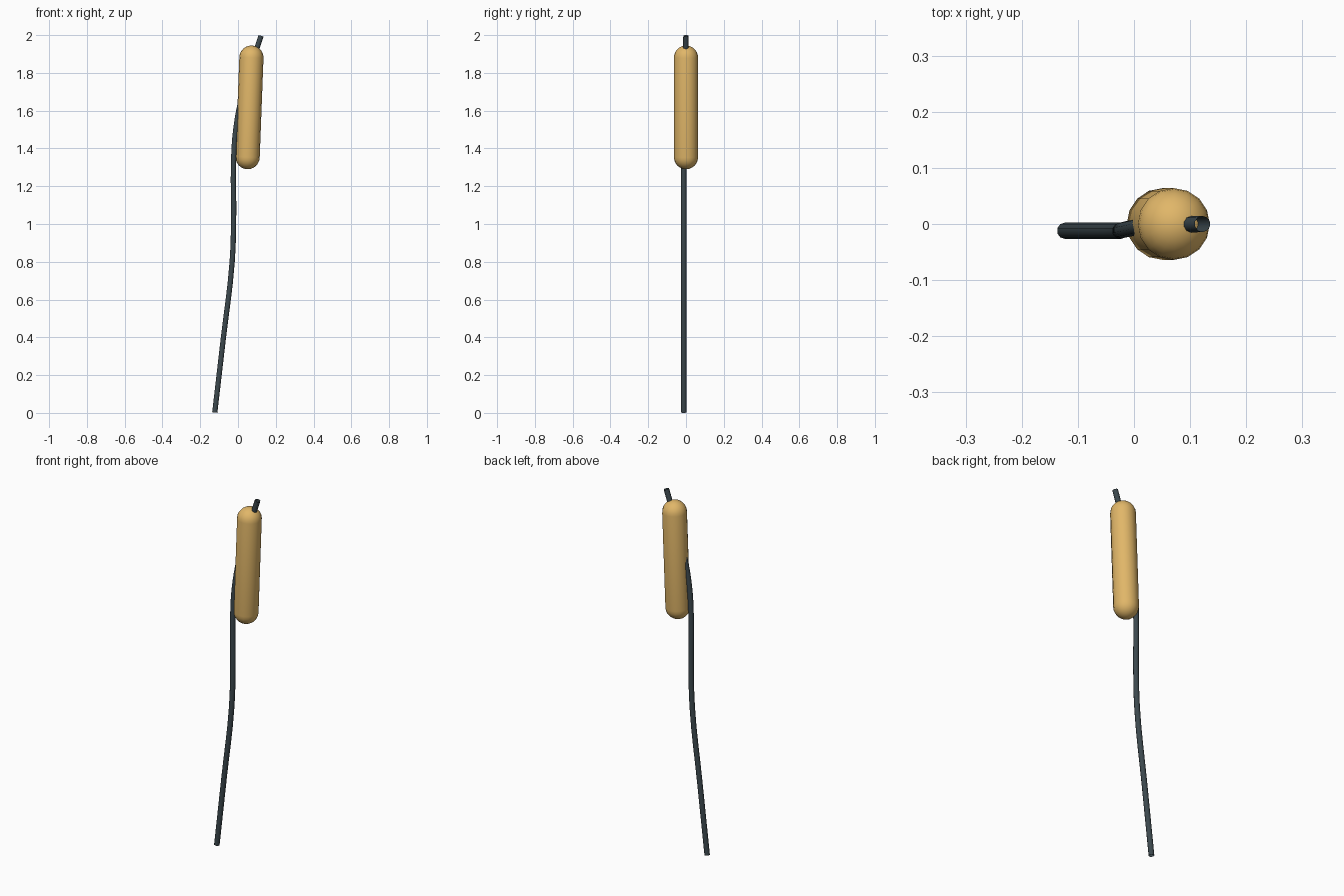
import bpy, bmesh, math
from mathutils import Vector, Matrix

if "Cube" in bpy.data.objects:
    bpy.data.objects.remove(bpy.data.objects["Cube"])


def material(name, color):
    m = bpy.data.materials.new(name)
    m.diffuse_color = color
    m.use_nodes = True
    m.node_tree.nodes["Principled BSDF"].inputs["Base Color"].default_value = m.diffuse_color
    return m


def finish(obj, mat, angle):
    obj.data.materials.append(mat)
    bpy.ops.object.select_all(action='DESELECT')
    obj.select_set(True)
    bpy.context.view_layer.objects.active = obj
    if obj.type == 'CURVE':
        bpy.ops.object.convert(target='MESH')
    bpy.ops.object.shade_smooth_by_angle(angle=math.radians(angle))


# Stem: open thin tube swept along a gentle S curve, through the seed head
path = [(-0.123, -0.012, 0.002), (-0.077, -0.012, 0.4), (-0.031, -0.012, 0.8),
        (-0.023, -0.012, 1.05), (-0.024, -0.012, 1.3), (-0.012, -0.009, 1.5),
        (0.027, -0.003, 1.7), (0.122, 0.0, 1.996)]
curve = bpy.data.curves.new("stem", 'CURVE')
curve.dimensions = '3D'
curve.resolution_u = 4
curve.bevel_depth = 0.0145
curve.bevel_resolution = 3
curve.use_fill_caps = False
spline = curve.splines.new('BEZIER')
spline.bezier_points.add(len(path) - 1)
for p, co in zip(spline.bezier_points, path):
    p.co = co
    p.handle_left_type = p.handle_right_type = 'AUTO'
stem = bpy.data.objects.new("stem", curve)
bpy.context.collection.objects.link(stem)
finish(stem, material("dark_stem", (0.045, 0.065, 0.075, 1)), 50)

# Seed head: 16-sided capsule, slightly tilted
radius = 0.064
low, high = Vector((0.051, 0, 1.354)), Vector((0.071, 0, 1.881))
half = (high - low).length / 2
bm = bmesh.new()
bmesh.ops.create_uvsphere(bm, u_segments=16, v_segments=12, radius=radius)
equator = [e for e in bm.edges if all(abs(v.co.z) < 1e-5 for v in e.verts)]
bmesh.ops.split_edges(bm, edges=equator)
for f in bm.faces:
    f.tag = f.calc_center_median().z > 0
for v in bm.verts:
    v.co.z += half if v.link_faces[0].tag else -half
bmesh.ops.bridge_loops(bm, edges=[e for e in bm.edges if e.is_boundary])
bmesh.ops.recalc_face_normals(bm, faces=bm.faces[:])
tilt = Vector((0, 0, 1)).rotation_difference(high - low).to_matrix().to_4x4()
bm.transform(Matrix.Translation((low + high) / 2) @ tilt)
mesh = bpy.data.meshes.new("seed_head")
bm.to_mesh(mesh)
bm.free()
head = bpy.data.objects.new("seed_head", mesh)
bpy.context.collection.objects.link(head)
finish(head, material("tan_head", (0.75, 0.47, 0.14, 1)), 50)
